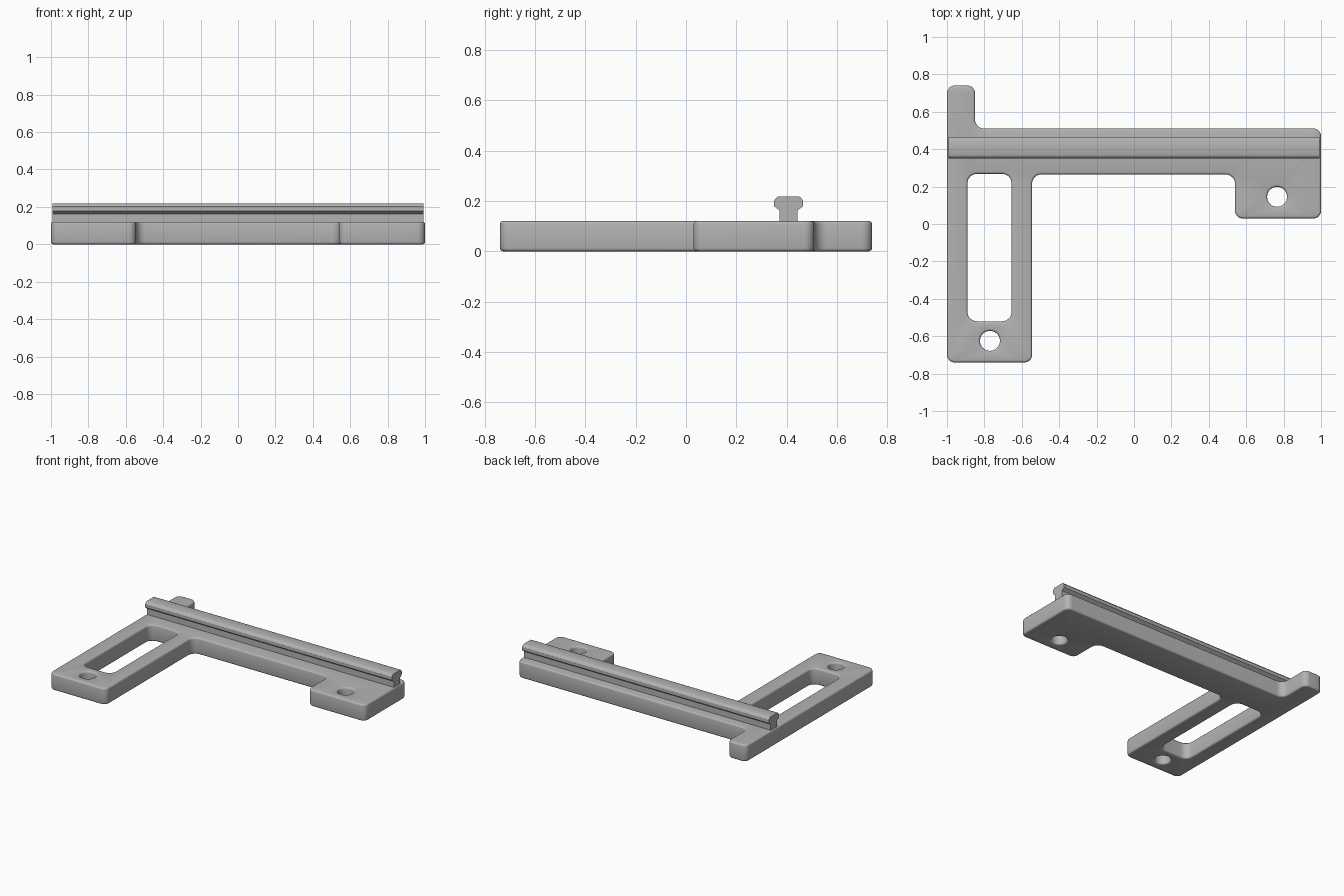
import bpy, bmesh, math
from mathutils import Vector

if "Cube" in bpy.data.objects:
    bpy.data.objects.remove(bpy.data.objects["Cube"])

# Single grey material
grey = bpy.data.materials.new("light grey")
grey.use_nodes = True
colour = (0.45, 0.45, 0.45, 1)
grey.diffuse_color = colour
grey.node_tree.nodes["Principled BSDF"].inputs["Base Color"].default_value = colour

HEIGHT, EDGE = 0.12, 0.012


def finish(name, bm):
    bmesh.ops.recalc_face_normals(bm, faces=bm.faces[:])
    mesh = bpy.data.meshes.new(name)
    bm.to_mesh(mesh)
    bm.free()
    mesh.materials.append(grey)
    obj = bpy.data.objects.new(name, mesh)
    bpy.context.collection.objects.link(obj)
    bpy.ops.object.select_all(action='DESELECT')
    obj.select_set(True)
    bpy.context.view_layer.objects.active = obj
    bpy.ops.object.shade_smooth_by_angle(angle=math.radians(32))
    return obj


def rounded(corners, inset, steps=8):
    """Right-angled outline with filleted corners, moved into the material by inset."""
    points = []
    for i, (x, y, r) in enumerate(corners):
        p = Vector((x, y))
        d1 = (p - Vector(corners[i - 1][:2])).normalized()
        d2 = (Vector(corners[(i + 1) % len(corners)][:2]) - p).normalized()
        convex = d1.cross(d2) > 0
        p += inset * (d1.orthogonal() + d2.orthogonal())
        radius = r - inset if convex else r + inset
        centre = p + radius * (d2 - d1)
        for k in range(steps + 1):
            t = math.pi / 2 * k / steps
            points.append(centre + radius * (d1 * math.sin(t) - d2 * math.cos(t)))
    return points


def opening(x0, x1, y0, y1, r):
    return [(x0, y0, r), (x0, y1, r), (x1, y1, r), (x1, y0, r)]


def bolt_hole(x, y, r):
    return opening(x - r, x + r, y - r, y + r, r * 0.98)


# Bracket plate: outline, long slot and two bolt holes
outline = [(-1, -0.74, 0.04), (-0.545, -0.74, 0.04), (-0.545, 0.265, 0.05),
           (0.54, 0.265, 0.05), (0.54, 0.03, 0.04), (1, 0.03, 0.04),
           (1, 0.51, 0.04), (-0.85, 0.51, 0.05), (-0.85, 0.74, 0.04), (-1, 0.74, 0.04)]
loops = [outline, opening(-0.89, -0.655, -0.52, 0.268, 0.05),
         bolt_hole(-0.77, -0.625, 0.053), bolt_hole(0.765, 0.145, 0.053)]

# Rounded rim as (inset, height) layers from bottom to top
arc = [(EDGE * (1 - math.sin(a)), EDGE * (1 - math.cos(a)))
       for a in (math.pi / 6 * k for k in range(4))]
layers = arc + [(d, HEIGHT - z) for d, z in reversed(arc)]

bm = bmesh.new()
rims = {0: [], len(layers) - 1: []}
for loop in loops:
    rings = [[bm.verts.new((p.x, p.y, z)) for p in rounded(loop, d)] for d, z in layers]
    n = len(rings[0])
    for low, high in zip(rings, rings[1:]):
        for i in range(n):
            j = (i + 1) % n
            bm.faces.new((low[i], low[j], high[j], high[i]))
    for level, edges in rims.items():
        ring = rings[level]
        edges += [bm.edges.get((ring[i], ring[(i + 1) % n])) for i in range(n)]
for edges in rims.values():
    bmesh.ops.triangle_fill(bm, edges=edges, use_beauty=True)
finish("bracket_plate", bm)

# T-shaped rail: mirrored half profile (half width, height) swept along x
CENTRE = 0.408
half = [(0.036, HEIGHT - 0.01), (0.036, 0.163), (0.058, 0.179), (0.058, 0.201),
        (0.054, 0.207), (0.046, 0.216), (0.041, 0.218)]
profile = half + [(-w, z) for w, z in reversed(half)]
bm = bmesh.new()
face = bm.faces.new([bm.verts.new((-0.992, CENTRE + w, z)) for w, z in profile])
swept = bmesh.ops.extrude_face_region(bm, geom=[face])["geom"]
bmesh.ops.translate(bm, vec=(1.984, 0, 0),
                    verts=[v for v in swept if isinstance(v, bmesh.types.BMVert)])
finish("mounting_rail", bm)
